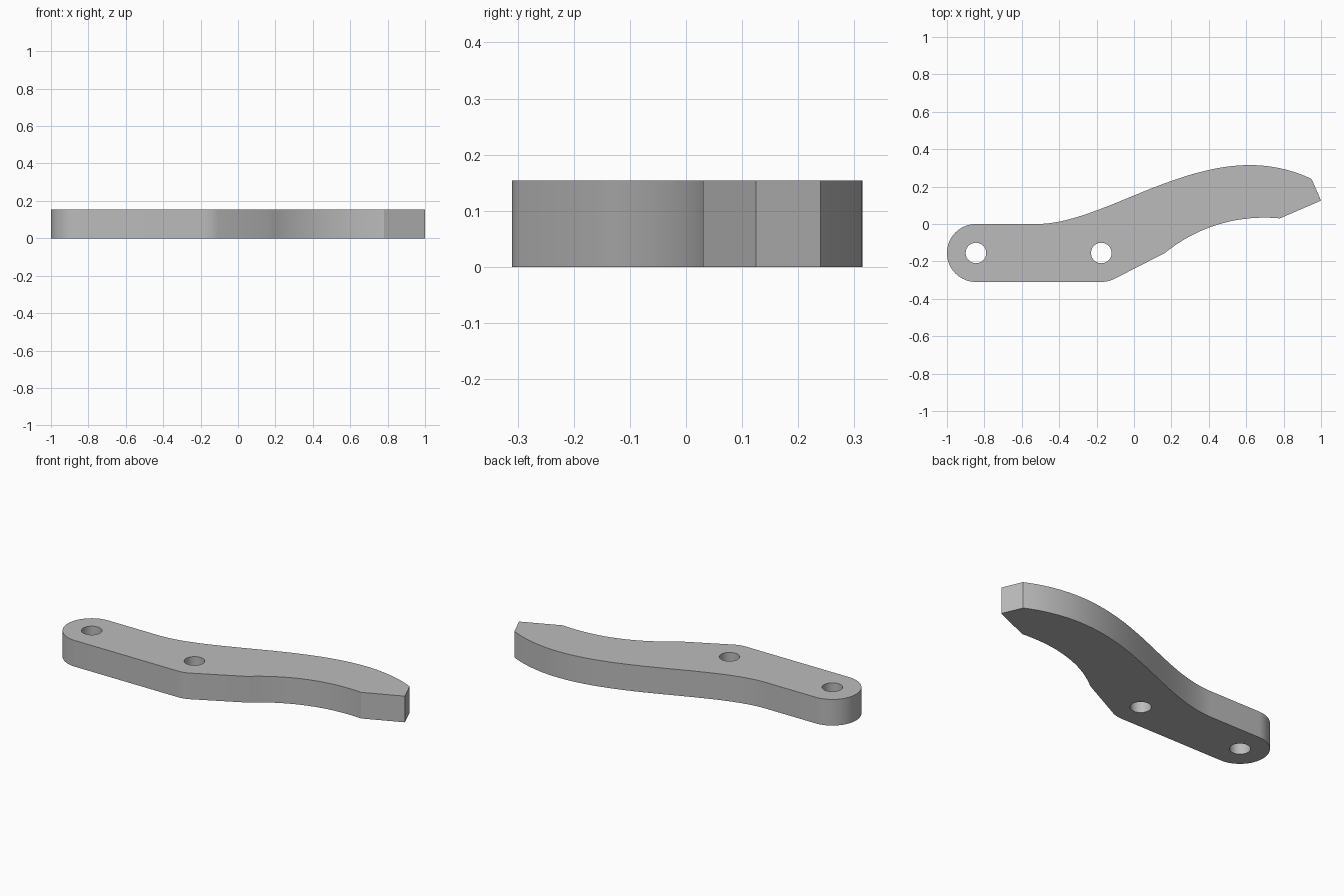
import bpy
import bmesh
import math
from mathutils import Vector
from mathutils.geometry import interpolate_bezier

THICKNESS = 0.154
PIVOT = (-0.845, -0.155)
BOLT = (-0.175, -0.155)
END_RADIUS = 0.155
HOLE_RADIUS = 0.055

cube = bpy.data.objects.get("Cube")
if cube:
    bpy.data.objects.remove(cube, do_unlink=True)


def arc(centre, radius, start, end, steps):
    angles = [math.radians(start + (end - start) * i / steps) for i in range(steps + 1)]
    return [(centre[0] + radius * math.cos(a), centre[1] + radius * math.sin(a)) for a in angles]


def bezier(*points, steps=24):
    return [p.to_2d() for p in interpolate_bezier(*[Vector((*p, 0)) for p in points], steps)]


def add_loop(bm, points):
    verts = [bm.verts.new((p[0], p[1], 0)) for p in points]
    for a, b in zip(verts, verts[1:] + verts[:1]):
        bm.edges.new((a, b))


# Outline, counter-clockwise from the rounded pivot end
outline = arc(PIVOT, END_RADIUS, 90, 270, 32)
outline += arc(BOLT, END_RADIUS, -90, -63, 6)
# Underside of the curved arm, then the angled tip
outline += reversed(bezier((0.78, 0.03), (0.57, 0.05), (0.35, -0.005), (0.165, -0.155)))
outline += [(1.0, 0.125)]
# Upper side of the arm, back to the straight shank
outline += bezier((0.95, 0.24), (0.85, 0.29), (0.73, 0.315), (0.62, 0.315), steps=14)
outline += bezier((0.62, 0.315), (0.2, 0.315), (-0.2, 0), (-0.52, 0), steps=32)[1:]

# Plate with two through holes
bm = bmesh.new()
add_loop(bm, outline)
for centre in (PIVOT, BOLT):
    add_loop(bm, arc(centre, HOLE_RADIUS, 0, 360, 32)[:-1])
bmesh.ops.triangle_fill(bm, edges=bm.edges[:], use_beauty=True)
result = bmesh.ops.extrude_face_region(bm, geom=bm.faces[:], use_keep_orig=True)
top = [g for g in result["geom"] if isinstance(g, bmesh.types.BMVert)]
bmesh.ops.translate(bm, verts=top, vec=(0, 0, THICKNESS))
bmesh.ops.recalc_face_normals(bm, faces=bm.faces[:])
mesh = bpy.data.meshes.new("lever_arm")
bm.to_mesh(mesh)
bm.free()

lever = bpy.data.objects.new("lever_arm", mesh)
bpy.context.collection.objects.link(lever)

# Plain grey finish
grey = bpy.data.materials.new("plain_grey")
grey.use_nodes = True
colour = (0.5, 0.5, 0.5, 1)
grey.diffuse_color = colour
grey.node_tree.nodes["Principled BSDF"].inputs["Base Color"].default_value = colour
mesh.materials.append(grey)

# Smooth curved walls with crisp rims
bpy.ops.object.select_all(action="DESELECT")
lever.select_set(True)
bpy.context.view_layer.objects.active = lever
bpy.ops.object.shade_smooth_by_angle(angle=math.radians(20))
